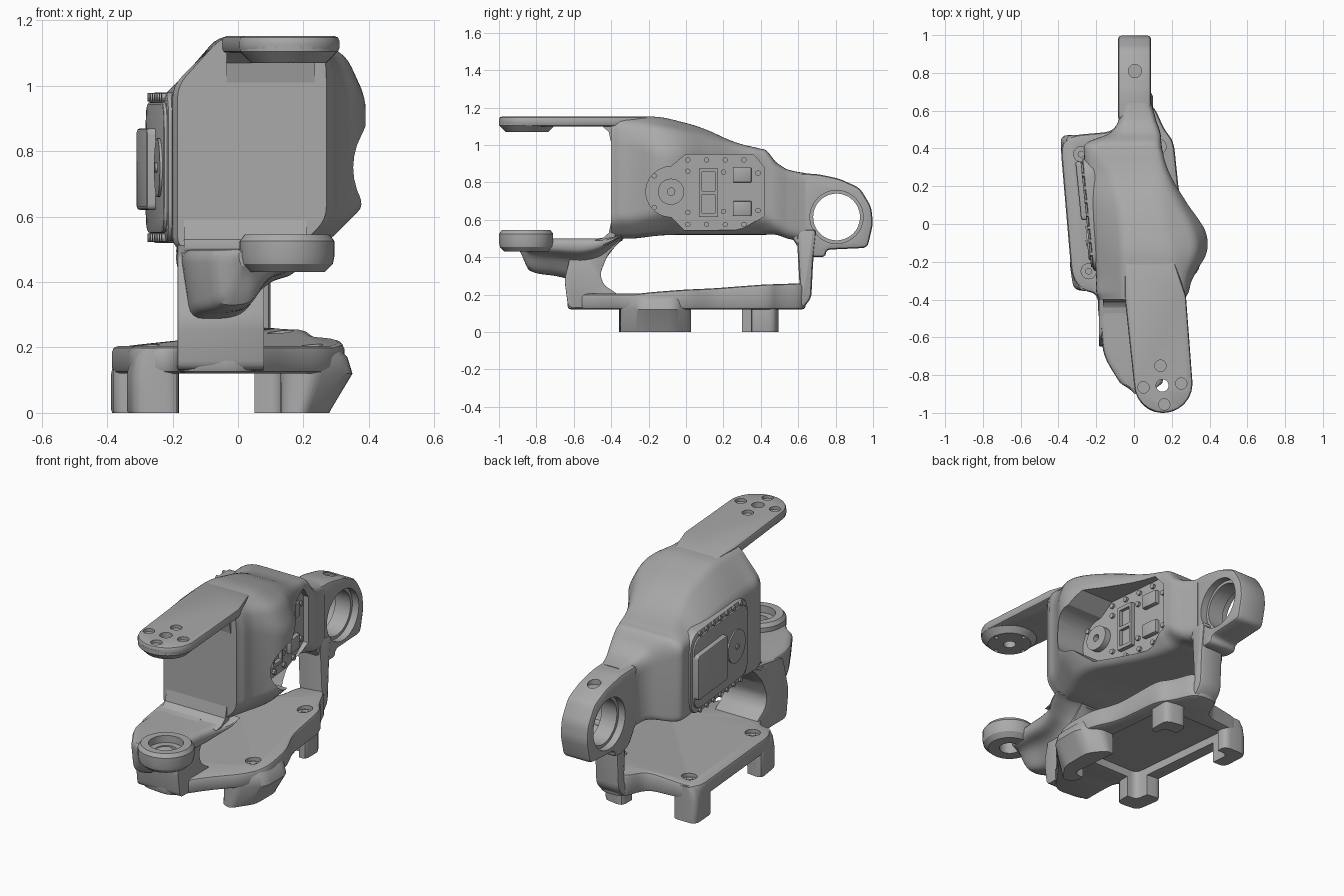
import bpy, bmesh, math
from mathutils import Vector, Matrix

if "Cube" in bpy.data.objects:
    bpy.data.objects.remove(bpy.data.objects["Cube"])

grey = bpy.data.materials.new("machined grey")
grey.use_nodes = True
grey.diffuse_color = (0.4, 0.4, 0.4, 1)
grey.node_tree.nodes["Principled BSDF"].inputs["Base Color"].default_value = (0.4, 0.4, 0.4, 1)
parts = []
SLANT = Matrix.Identity(4)
SLANT[0][1] = -0.1


def rounded(pts, r, n=4):
    """Replace every corner of a closed 2D polygon with a small curve."""
    out = []
    for i, p in enumerate(pts):
        p = Vector(p)
        a, b = Vector(pts[i - 1]) - p, Vector(pts[(i + 1) % len(pts)]) - p
        s = p + a.normalized() * min(r, a.length * 0.45)
        e = p + b.normalized() * min(r, b.length * 0.45)
        for k in range(n + 1):
            t = k / n
            out.append(s * (1 - t) ** 2 + p * 2 * t * (1 - t) + e * t * t)
    return out


def skin(name, rings):
    """Solid through a list of equal-length closed rings."""
    bm = bmesh.new()
    vs = [[bm.verts.new(p) for p in ring] for ring in rings]
    n = len(vs[0])
    for a, b in zip(vs, vs[1:]):
        for i in range(n):
            bm.faces.new((a[i], a[(i + 1) % n], b[(i + 1) % n], b[i]))
    bm.faces.new(vs[0])
    bm.faces.new(vs[-1])
    bmesh.ops.recalc_face_normals(bm, faces=bm.faces)
    me = bpy.data.meshes.new(name)
    bm.to_mesh(me)
    bm.free()
    me.materials.append(grey)
    ob = bpy.data.objects.new(name, me)
    bpy.context.collection.objects.link(ob)
    parts.append(ob)
    return ob


def prism(name, pts, axis, lo, hi, r=0.0, bevel=0.0, slant=False):
    """Extrude a polygon along x (points are y,z) or z (points are x,y)."""
    pts = rounded(pts, r) if r else pts
    place = (lambda p, h: (h, p[0], p[1])) if axis == "x" else (lambda p, h: (p[0], p[1], h))
    ob = skin(name, [[place(p, h) for p in pts] for h in (lo, hi)])
    if slant:
        ob.data.transform(SLANT)
    if bevel:
        m = ob.modifiers.new("bevel", "BEVEL")
        m.width, m.segments, m.angle_limit = bevel, 2, math.radians(40)
        bake(ob)
    return ob


def circle(cx, cy, r, n=32):
    return [(cx + r * math.cos(2 * math.pi * i / n), cy + r * math.sin(2 * math.pi * i / n)) for i in range(n)]


def rect(a0, a1, b0, b1):
    return [(a0, b0), (a1, b0), (a1, b1), (a0, b1)]


def bake(ob):
    bpy.context.view_layer.update()
    me = bpy.data.meshes.new_from_object(ob.evaluated_get(bpy.context.evaluated_depsgraph_get()))
    ob.modifiers.clear()
    ob.data = me


def cut(ob, *cutters):
    for c in cutters:
        m = ob.modifiers.new("cut", "BOOLEAN")
        m.operation, m.solver, m.object = "DIFFERENCE", "EXACT", c
        bake(ob)
        parts.remove(c)
        bpy.data.objects.remove(c)


def loft(name, keys, section, r, steps=5):
    """Smoothly interpolate section values along y and skin the result."""
    rings = []
    for i in range(len(keys) - 1):
        k0, k1, k2, k3 = [keys[min(max(i + d, 0), len(keys) - 1)] for d in (-1, 0, 1, 2)]
        for s in range(steps + (i == len(keys) - 2)):
            t = s / steps
            v = [0.5 * (2 * b + (c - a) * t + (2 * a - 5 * b + 4 * c - d) * t * t + (3 * b - a - 3 * c + d) * t ** 3)
                 for a, b, c, d in zip(k0, k1, k2, k3)]
            y = k1[0] + (k2[0] - k1[0]) * t
            rings.append([(p[0], y, p[1]) for p in rounded(section(*v[1:]), r)])
    return skin(name, rings)


# Main housing: left, right, bottom, top, ridge left, ridge right, shoulder heights
def housing_section(xl, xr, zb, zt, rl, rr, zl, zr):
    w = xr - xl
    return [(xl, zb), (xr - 0.2 * w, zb), (xr, zb + 0.2 * w), (xr, zr),
            (rr + 0.7 * (xr - rr), zr + 0.7 * (zt - zr)), (rr, zt), (rl, zt), (xl, zl)]

housing = loft("housing", [
    (-0.40, -0.185, 0.27, 0.50, 1.15, -0.05, 0.24, 1.00, 1.05),
    (-0.36, -0.20, 0.29, 0.50, 1.15, -0.05, 0.24, 1.00, 1.04),
    (-0.28, -0.20, 0.315, 0.50, 1.15, -0.06, 0.22, 0.99, 1.02),
    (-0.15, -0.21, 0.385, 0.515, 1.15, -0.06, 0.20, 0.98, 0.97),
    (-0.03, -0.22, 0.375, 0.52, 1.125, -0.06, 0.17, 0.98, 0.96),
    (0.10, -0.235, 0.29, 0.52, 1.085, -0.07, 0.15, 0.97, 0.96),
    (0.25, -0.25, 0.20, 0.52, 1.02, -0.11, 0.14, 0.96, 0.95),
    (0.38, -0.265, 0.155, 0.52, 0.985, -0.20, 0.12, 0.95, 0.94),
    (0.43, -0.25, 0.145, 0.52, 0.97, -0.19, 0.11, 0.93, 0.92),
    (0.48, -0.13, 0.14, 0.52, 0.91, -0.09, 0.10, 0.87, 0.87),
    (0.54, -0.085, 0.12, 0.50, 0.87, -0.06, 0.09, 0.83, 0.83),
    (0.64, -0.08, 0.095, 0.48, 0.85, -0.05, 0.06, 0.81, 0.81)], housing_section, 0.04)
arc = [(-0.08 + 0.135 * math.cos(a), 0.75 + 0.135 * math.sin(a))
       for a in [math.radians(90 + 15 * k) for k in range(13)]]
pocket = arc + [(-0.01, 0.545), (0.29, 0.545), (0.42, 0.62), (0.42, 0.88), (0.36, 0.95), (0.0, 0.95)]
cut(housing, prism("pocket", pocket, "x", 0.155, 0.7, slant=True))


# Drive unit face inside the pocket
def stud(name, y, z, r, lo, hi, n=16):
    return prism(name, circle(y, z, r, n), "x", lo, hi, slant=True)

cut(stud("drive_disc", -0.08, 0.75, 0.07, 0.13, 0.19, 32), stud("bore", -0.08, 0.75, 0.02, 0.1, 0.3))
cut(prism("connector_block", rect(0.07, 0.17, 0.615, 0.875), "x", 0.14, 0.18, slant=True),
    *[prism("socket", rect(0.085, 0.155, z, z + 0.1), "x", 0.16, 0.3, slant=True) for z in (0.635, 0.755)])
for z in (0.62, 0.8):
    prism("drive_cover", rect(0.25, 0.35, z, z + 0.08), "x", 0.14, 0.18, bevel=0.005, slant=True)
bolts = [(y, z) for y in (0.01, 0.11, 0.21, 0.31) for z in (0.575, 0.92)]
bolts += [(y, 0.75 + s) for y, d in ((-0.17, 0.085), (0.01, 0.11), (0.2, 0.105), (0.385, 0.1)) for s in (-d, d)]
for y, z in bolts:
    stud("drive_bolt", y, z, 0.014, 0.14, 0.168, 12)

# Drive unit back on the outer wall
prism("back_frame", rect(-0.25, 0.35, 0.52, 0.98), "x", -0.24, -0.17, r=0.1, bevel=0.012, slant=True)
prism("back_plate", rect(-0.23, 0.33, 0.55, 0.95), "x", -0.25, -0.2, r=0.08, bevel=0.006, slant=True)
prism("back_cover", rect(0.02, 0.33, 0.62, 0.87), "x", -0.278, -0.2, r=0.02, bevel=0.01, slant=True)
stud("idler_disc", -0.1, 0.75, 0.09, -0.258, -0.2, 32)
stud("idler_bolt", -0.1, 0.75, 0.015, -0.265, -0.2)
for k in range(7):
    for z in (0.535, 0.965):
        stud("back_bolt", -0.16 + 0.07 * k, z, 0.013, -0.25, -0.2, 12)

# Upper arm with its mounting tip
tip = [(0.155 + 0.155 * math.cos(a), -0.845 + 0.155 * math.sin(a))
       for a in [math.radians(180 + 15 * k) for k in range(13)]]
arm = prism("upper_arm", tip + [(0.275, -0.38), (0.215, -0.2), (-0.05, -0.2), (-0.05, -0.38)], "z", 1.1, 1.152, bevel=0.015)
boss = skin("upper_boss", [[(x, y, z) for x, y in circle(0.155, -0.85, r, 40)]
                           for r, z in ((0.115, 1.07), (0.15, 1.105), (0.15, 1.13))])
for ob in (arm, boss):
    cut(ob, prism("bore", circle(0.15, -0.855, 0.033), "z", 1, 1.3))
small = [(0.05, -0.865), (0.14, -0.75), (0.25, -0.845), (0.16, -0.955)]
for p in small:
    cut(arm, prism("counterbore", circle(*p, 0.03, 20), "z", 1.135, 1.3))
    cut(boss, prism("counterbore", circle(*p, 0.03, 20), "z", 1.125, 1.3))
    cut(boss, prism("hole", circle(*p, 0.012, 12), "z", 1.0, 1.3))

# Fillets where the upper arm and the lower arm meet the front wall
for name, z, s, x0, x1 in (("upper_fillet", 1.11, -1, -0.035, 0.235), ("lower_fillet", 0.49, 1, -0.165, 0.21)):
    prism(name, [(-0.38, z), (-0.49, z), (-0.445, z + s * 0.012), (-0.413, z + s * 0.04), (-0.4, z + s * 0.1),
                 (-0.38, z + s * 0.1)], "x", x0, x1)


# Lower arm: left, right, bottom, top
def lower_section(xl, xr, zb, zt):
    w, h = xr - xl, zt - zb
    return [(xl, zt), (xr, zt), (xr, zt - 0.35 * h), (xl + 0.75 * w, zt - 0.45 * h),
            (xl + 0.55 * w, zb + 0.08 * h), (xl + 0.4 * w, zb), (xl + 0.08 * w, zb)]

loft("lower_arm", [(-0.90, 0.00, 0.08, 0.45, 0.50), (-0.84, -0.08, 0.15, 0.33, 0.50), (-0.70, -0.16, 0.17, 0.30, 0.50),
                   (-0.56, -0.18, 0.18, 0.28, 0.50), (-0.47, -0.195, 0.20, 0.33, 0.50), (-0.40, -0.20, 0.24, 0.43, 0.505),
                   (-0.34, -0.20, 0.25, 0.49, 0.52)], lower_section, 0.04)
cup = skin("lower_ring", [[(x, y, z) for x, y in circle(0.15, -0.855, r, 40)]
                          for r, z in ((0.115, 0.43), (0.14, 0.455), (0.145, 0.48), (0.145, 0.525), (0.13, 0.545))])
cut(cup, prism("bore", circle(0.15, -0.855, 0.055), "z", 0.3, 0.7),
    prism("counterbore", circle(0.15, -0.855, 0.09), "z", 0.505, 0.7))

# Front column
prism("front_column", [(-0.65, 0.28), (-0.63, 0.13), (-0.36, 0.13), (-0.36, 0.2), (-0.44, 0.25), (-0.46, 0.31),
                       (-0.42, 0.41), (-0.35, 0.49), (-0.28, 0.53), (-0.6, 0.48)], "x", -0.185, 0.08, r=0.03, bevel=0.03)

# Rear arm with bearing eye, and the rear column beneath
rear = prism("rear_arm", [(0.55, 0.53), (0.55, 0.85), (0.7, 0.845), (0.82, 0.82), (0.93, 0.77), (0.99, 0.67), (1.0, 0.58),
                          (0.97, 0.45), (0.75, 0.44), (0.745, 0.4), (0.68, 0.4), (0.62, 0.42)],
             "x", -0.085, 0.09, r=0.03, bevel=0.03)
cut(rear, prism("eye", circle(0.805, 0.615, 0.125, 48), "x", -0.3, 0.3),
    *[prism("eye_step", circle(0.805, 0.615, 0.142, 48), "x", a, b) for a, b in ((0.05, 0.3), (-0.3, -0.045))],
    prism("counterbore", circle(0.005, 0.81, 0.035), "z", 0.8, 1))
prism("rear_column", [(0.61, 0.2), (0.59, 0.55), (0.7, 0.55), (0.68, 0.38), (0.67, 0.18), (0.62, 0.12), (0.5, 0.13),
                      (0.5, 0.2)], "x", -0.05, 0.1, r=0.03, bevel=0.025)

# Base deck, creased along a diagonal and rising towards the rear column
deck = prism("deck", [(-0.18, -0.62), (0.02, -0.64), (0.15, -0.46), (0.27, -0.33), (0.33, -0.2), (0.31, 0.0), (0.24, 0.15),
                      (0.21, 0.44), (0.16, 0.5), (0.1, 0.64), (-0.05, 0.64), (-0.1, 0.49), (-0.33, 0.47), (-0.39, 0.42),
                      (-0.33, -0.28), (-0.28, -0.35), (-0.19, -0.37)], "z", 0.12, 0.205, r=0.06, bevel=0.02)
crease, uphill = Vector((-0.28, 0.38, 0)), Vector((0.746, 0.666, 0))


def rise(p):
    return 0.13 * max(0, (Vector((p[0], p[1], 0)) - crease).dot(uphill))

bm = bmesh.new()
bm.from_mesh(deck.data)
bmesh.ops.bisect_plane(bm, geom=bm.verts[:] + bm.edges[:] + bm.faces[:], plane_co=crease, plane_no=uphill)
for v in bm.verts:
    if v.co.z > 0.17:
        v.co.z += rise(v.co)
bm.to_mesh(deck.data)
bm.free()

# Feet: the right one flares outwards above a narrow sole
feet = [deck]
for name, pts in (("right_foot", [(0.13, -0.33), (0.23, -0.36), (0.35, -0.24), (0.35, -0.06), (0.25, 0.03), (0.13, 0.02)]),
                  ("rear_foot", [(0.05, 0.37), (0.18, 0.34), (0.18, 0.48), (0.05, 0.5)]),
                  ("left_front_foot", [(-0.32, -0.35), (-0.18, -0.36), (-0.18, -0.2), (-0.345, -0.18)]),
                  ("left_rear_foot", [(-0.38, 0.3), (-0.24, 0.3), (-0.24, 0.47), (-0.39, 0.47)])):
    x0 = pts[0][0] if pts[0][0] > 0 else pts[1][0]
    k = 0.68 if name == "right_foot" else 0.98
    feet.append(skin(name, [[(x0 + (p.x - x0) * s, p.y, z) for p in rounded(pts, 0.04)]
                            for s, z in ((k, 0), (k + 0.02, 0.01), (1, 0.12), (0.93, 0.17), (0.8, 0.198))]))
for ob in feet:
    cut(ob, prism("cavity", rect(-0.27, 0.17, -0.27, 0.41), "z", -0.1, 0.165, r=0.04, slant=True))
for p in ((-0.28, 0.37), (-0.24, -0.25), (0.22, -0.18), (0.13, 0.41)):
    z = 0.185 + rise(p)
    for ob in feet:
        cut(ob, prism("counterbore", circle(*p, 0.04, 24), "z", z, 0.4))
    prism("deck_bolt", circle(*p, 0.018, 12), "z", z - 0.005, z + 0.01)

# Smooth shading with sharp edges kept
bpy.ops.object.select_all(action="DESELECT")
for ob in parts:
    ob.select_set(True)
bpy.context.view_layer.objects.active = housing
bpy.ops.object.shade_smooth_by_angle(angle=math.radians(30))
